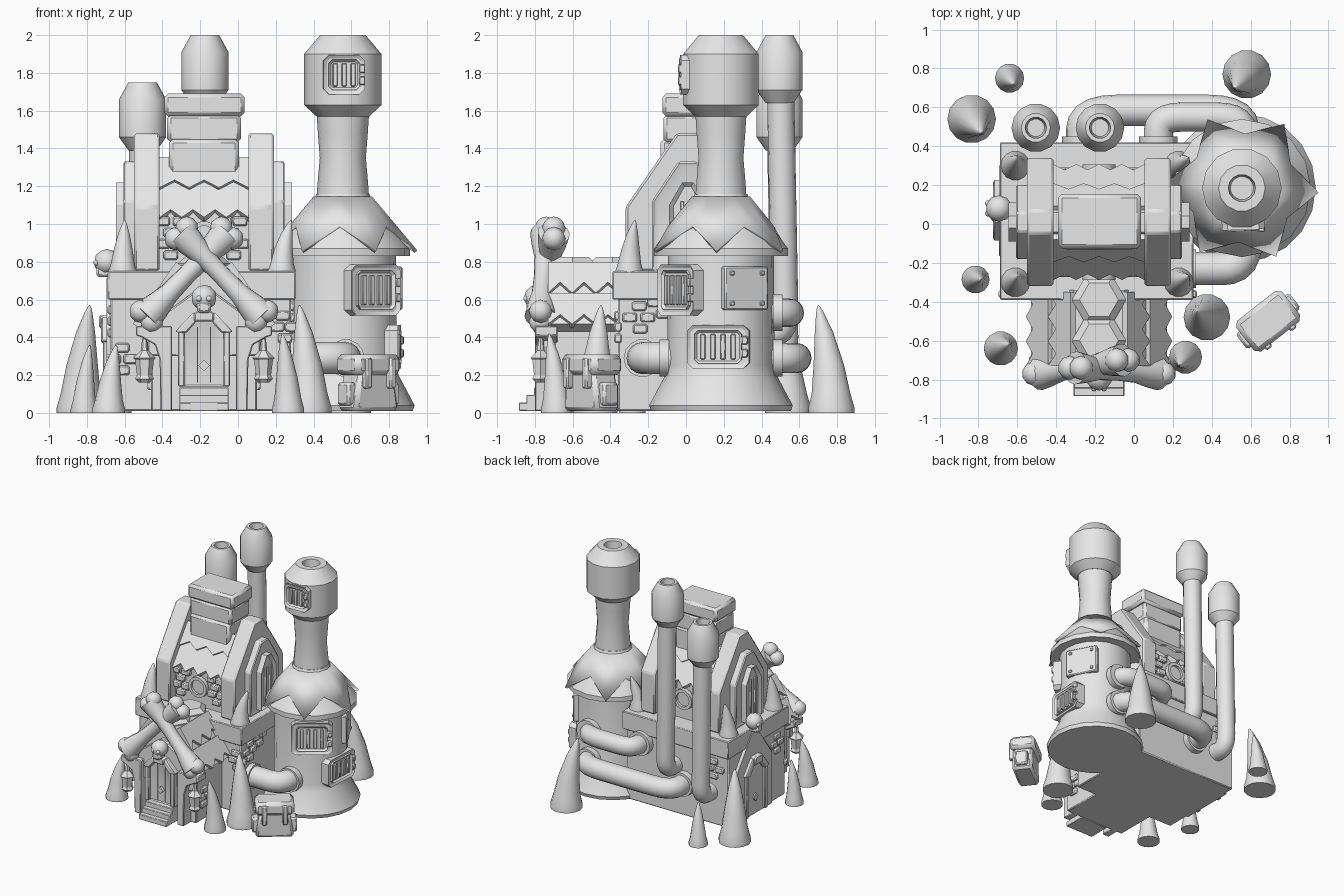
import bpy, bmesh, math, random
from mathutils import Matrix, Vector

cube = bpy.data.objects.get("Cube")
if cube:
    bpy.data.objects.remove(cube)
random.seed(4)
parts = []
grey = bpy.data.materials.new("plain_grey")
grey.use_nodes = True
grey.diffuse_color = (0.8, 0.8, 0.8, 1)
grey.node_tree.nodes["Principled BSDF"].inputs["Base Color"].default_value = (0.8, 0.8, 0.8, 1)
HERE = Matrix.Identity(4)


def move(x, y, z):
    return Matrix.Translation((x, y, z))


def wall(x, y, z, deg, tilt=0):
    """Mount whose local -y points out along the compass angle deg."""
    turn = Matrix.Rotation(math.radians(deg + 90), 4, 'Z')
    return move(x, y, z) @ turn @ Matrix.Rotation(math.radians(-tilt), 4, 'X')


def finish(name, bm, at=HERE, bevel=0):
    bmesh.ops.recalc_face_normals(bm, faces=bm.faces[:])
    me = bpy.data.meshes.new(name)
    bm.to_mesh(me)
    bm.free()
    me.materials.append(grey)
    ob = bpy.data.objects.new(name, me)
    bpy.context.collection.objects.link(ob)
    ob.matrix_world = at
    if bevel:
        mod = ob.modifiers.new("bevel", 'BEVEL')
        mod.width, mod.segments = bevel, 1
    parts.append(ob)
    return ob


def prism(name, pts, y0, y1, at=HERE, bevel=0, inset=0, depth=0):
    """Extrude an x-z profile from y0 (front) to y1; optionally recess the front."""
    bm = bmesh.new()
    a = [bm.verts.new((x, y0, z)) for x, z in pts]
    b = [bm.verts.new((x, y1, z)) for x, z in pts]
    front = bm.faces.new(a)
    bm.faces.new(b[::-1])
    for i in range(len(pts)):
        j = (i + 1) % len(pts)
        bm.faces.new((a[i], b[i], b[j], a[j]))
    bmesh.ops.recalc_face_normals(bm, faces=bm.faces[:])
    if inset:
        bmesh.ops.inset_individual(bm, faces=[front], thickness=inset, depth=0)
        bmesh.ops.translate(bm, verts=front.verts[:], vec=(0, depth, 0))
    return finish(name, bm, at, bevel)


def box(name, x0, x1, y0, y1, z0, z1, at=HERE, bevel=0.008):
    return prism(name, [(x0, z0), (x1, z0), (x1, z1), (x0, z1)], y0, y1, at, bevel)


def lathe(name, prof, at=HERE, seg=14, lean=(0, 0)):
    bm = bmesh.new()
    z0, z1 = prof[0][0], max(p[0] for p in prof)
    rings = []
    for z, r in prof:
        t = ((z - z0) / (z1 - z0)) ** 2
        rings.append([bm.verts.new((lean[0] * t + r * math.cos(math.tau * i / seg),
                      lean[1] * t + r * math.sin(math.tau * i / seg), z)) for i in range(seg)])
    for a, b in zip(rings, rings[1:]):
        for i in range(seg):
            j = (i + 1) % seg
            bm.faces.new((a[i], a[j], b[j], b[i]))
    bm.faces.new(rings[0])
    bm.faces.new(rings[-1])
    return finish(name, bm, at)


def ball(name, p, r):
    bm = bmesh.new()
    bmesh.ops.create_icosphere(bm, subdivisions=2, radius=r)
    return finish(name, bm, move(*p))


def pipe(name, pts, r, bend=0.12):
    """Round tube along a path with softened corners."""
    pts = [Vector(p) for p in pts]
    path = [pts[0]]
    for p, c, n in zip(pts, pts[1:], pts[2:]):
        a = c + (p - c).normalized() * min(bend, (p - c).length * 0.5)
        b = c + (n - c).normalized() * min(bend, (n - c).length * 0.5)
        path += [a.lerp(c, t / 5).lerp(c.lerp(b, t / 5), t / 5) for t in range(6)]
    path.append(pts[-1])
    cu = bpy.data.curves.new(name, 'CURVE')
    cu.dimensions, cu.bevel_depth, cu.bevel_resolution, cu.use_fill_caps = '3D', r, 6, True
    sp = cu.splines.new('POLY')
    sp.points.add(len(path) - 1)
    for q, p in zip(sp.points, path):
        q.co = (*p, 1)
    tmp = bpy.data.objects.new(name, cu)
    bpy.context.collection.objects.link(tmp)
    bpy.context.view_layer.update()
    me = bpy.data.meshes.new_from_object(tmp.evaluated_get(bpy.context.evaluated_depsgraph_get()))
    bpy.data.objects.remove(tmp)
    bm = bmesh.new()
    bm.from_mesh(me)
    bmesh.ops.remove_doubles(bm, verts=bm.verts[:], dist=0.0005)
    return finish(name, bm)


def arch(w, z0, shoulder, top, flat):
    return [(-w, z0), (w, z0), (w, shoulder), (flat, top), (-flat, top), (-w, shoulder)]


def octagon(w, h, c):
    return [(-w, -h + c), (-w + c, -h), (w - c, -h), (w, -h + c),
            (w, h - c), (w - c, h), (-w + c, h), (-w, h - c)]


def zigzag(w, n, top, amp):
    low = [(w - 2 * w * i / (2 * n), amp * (i % 2)) for i in range(2 * n + 1)]
    return [(-w, top), (w, top)] + low


def spike(name, x, y, z, r, h, lean):
    prof = [(0, 1), (.05, 1), (.18, .84), (.45, .66), (.75, .4), (.93, .17), (.98, .08), (1, .02)]
    lathe(name, [(t * h, k * r) for t, k in prof], move(x, y, z), 14, lean)


def grille(at, w, h, bars=4):
    prism("grille_frame", octagon(w, h, .03), -.015, .06, at, 0, .02, .012)
    prism("grille_rim", octagon(w * .76, h * .76, .02), -.02, .05, at, 0, .014, .015)
    for i in range(bars):
        x = (i - (bars - 1) / 2) * w * 1.3 / bars
        box("grille_bar", x - .013, x + .013, -.022, .03, -h * .58, h * .58, at, .004)
    for z in (-.3 * h, .3 * h):
        box("grille_hinge", w * .86 - .016, w * .86 + .016, -.03, 0, z - .022, z + .022, at, .005)


def bricks(at, rows=3):
    for i in range(rows):
        for j in range(1 + i % 2):
            x = j * .085 - .04 * (i % 2) + random.uniform(-.01, .01)
            box("wall_brick", x - .038, x + .038, -.02, .02, i * .06, i * .06 + .05, at)


def skull(x, y, z, deg):
    at = wall(x, y, z, deg)
    ball("skull", (x, y, z), .068)
    box("skull_jaw", -.036, .036, -.055, .03, -.08, -.02, at, .012)
    for s in (-1, 1):
        ball("skull_eye", at @ Vector((s * .026, -.055, -.005)), .016)


def doorway(at, w, h):
    """Planked door with slim jambs, a latch and a peaked lintel."""
    prism("door", arch(w, 0, h * .8, h, w * .5), -.01, .05, at, 0, .012, .006)
    for x in (-w / 3, w / 3):
        box("door_plank_line", x - .003, x + .003, -.012, 0, .02, h * .85, at, 0)
    prism("door_latch", [(0, h * .22), (.03, h * .3), (0, h * .38), (-.03, h * .3)], -.025, 0, at)
    for s in (-1, 1):
        box("door_jamb", s * (w + .015) - .018, s * (w + .015) + .018, -.035, .05, 0, h * .8, at, .006)
        prism("door_lintel", [(s * (w + .05), h * .78), (s * w * .9, h * .76), (s * w * .4, h * .92),
              (s * w * .5, h * 1.07)], -.045, .05, at, .008)
    prism("door_keystone", arch(w * .5, h * .93, h * 1.04, h * 1.08, w * .42), -.055, .05, at, .008)


# main block and its ledge
box("house_base", -.675, .28, -.36, .4, .01, .62)
box("house_ledge", -.69, .305, -.39, .42, .6, .75, bevel=.006)
for x, lx in ((-.61, .01), (.23, .05)):
    for y, ly in ((-.3, .03), (.3, .04)):
        spike("ledge_spike", x, y, .74, .075, .28, (lx, ly))

# upper house, gable slabs and tall side windows
side = wall(0, .01, 0, 0)
prism("upper_house", arch(.25, .74, 1.06, 1.35, .05), -.07, .44, side)
for s in (1, -1):
    at = wall(-.18, .01, 0, 0 if s > 0 else 180)
    prism("gable_slab", arch(.33, .75, 1.09, 1.48, .06), -.37, -.235, at, .012)
    prism("window_surround", arch(.19, .75, 1.12, 1.33, .05), -.43, -.35, at, .01, .035, .012)
    prism("side_window", arch(.1, .78, 1.1, 1.22, .03), -.465, -.38, at, 0, .025, .02)
    for b in (-.03, .03):
        box("side_window_bar", b - .01, b + .01, -.46, -.4, .8, 1.12, at, .004)

# shingled roof and round windows, front and back
for y, deg in ((-.28, -90), (.3, 90)):
    prism("roof_lower_shingles", zigzag(.235, 4, .38, .05), -.01, .03, wall(-.18, y, 1.03, deg, 36))
    prism("roof_upper_shingles", zigzag(.235, 3, .2, .05), -.022, .0, wall(-.18, y * .64, 1.18, deg, 36))
    out = wall(-.18, y * .9, .93, deg)
    lathe("round_window", [(0, .085), (.035, .085), (.035, .06), (.015, .06)],
          out @ Matrix.Rotation(math.pi / 2, 4, 'X'))
    for dx in (-.17, .15):
        bricks(out @ move(dx, 0, -.12), 4)

# square chimney
for x0, x1, y0, y1, z0, z1 in ((-.365, .005, -.135, .15, 1.25, 1.45), (-.375, .015, -.12, .145, 1.43, 1.58),
                               (-.39, .035, -.125, .155, 1.57, 1.69)):
    box("chimney_tier", x0, x1, y0, y1, z0, z1, bevel=.02)

# round tower
T = move(.555, .185, 0)
lathe("tower_wall", [(.01, .37), (.04, .38), (.2, .295), (.25, .285), (.88, .28)], T, 20)
lathe("tower_roof", [(.83, .27), (.83, .355), (.87, .355), (1.0, .26), (1.13, .15), (1.16, .14)], T, 16)
bm = bmesh.new()
hi, lo = [], []
for i in range(12):
    a = math.tau * i / 12 - .06
    r, z = ((.395, .86), (.28, .99))[i % 2]
    hi.append(bm.verts.new((.155 * math.cos(a), .155 * math.sin(a), 1.145)))
    lo.append(bm.verts.new((r * math.cos(a), r * math.sin(a), z)))
for i in range(12):
    bm.faces.new((hi[i], lo[i], lo[(i + 1) % 12], hi[(i + 1) % 12]))
finish("tower_roof_star", bm, T).modifiers.new("thick", 'SOLIDIFY').thickness = .02
lathe("tower_stack", [(1.12, .14), (1.2, .135), (1.35, .122), (1.48, .132), (1.6, .14)], T)
lathe("tower_stack_head", [(1.57, .14), (1.63, .205), (1.9, .205), (2, .12), (2, .07), (1.9, .06)], T)


def on_tower(deg, r, z):
    a = math.radians(deg)
    return wall(.555 + r * math.cos(a), .185 + r * math.sin(a), z, deg)


grille(on_tower(-54, .285, .65), .16, .135)
grille(on_tower(-3, .285, .35), .165, .115)
grille(on_tower(-88, .2, 1.79), .11, .105, 3)
patch = on_tower(28, .28, .66)
box("tower_patch", -.13, .13, -.012, .06, -.115, .115, patch)
for x in (-.09, .09):
    for z in (-.08, .08):
        box("patch_rivet", x - .012, x + .012, -.022, 0, z - .012, z + .012, patch, .004)

# pipes between house and tower, and the two tall flues
pipe("upper_pipe", [(.125, .4, .53), (.125, .55, .53), (.55, .55, .53), (.57, .4, .53)], .075)
pipe("lower_pipe", [(-.27, .38, .29), (-.27, .585, .29), (.56, .585, .29), (.57, .4, .29)], .08, .18)
pipe("front_pipe", [(.25, -.23, .29), (.57, -.23, .29), (.57, 0, .29)], .085)
for x, y, z, d in ((.125, .4, .53, 90), (-.27, .4, .29, 90), (.27, -.23, .29, 0),
                   (.57, .46, .53, 90), (.57, .46, .29, 90), (.57, -.09, .29, -90)):
    lathe("pipe_flange", [(0, .1), (.05, .1)], wall(x, y, z, d) @ Matrix.Rotation(math.pi / 2, 4, 'X'))
for x, top, low in ((-.175, 2, .42), (-.505, 1.75, .28)):
    pipe("flue_pipe", [(x, .5, top - .25), (x, .525, low), (x, .38, low)], .072)
    lathe("flue_head", [(top - .36, .075), (top - .29, .125), (top - .09, .125), (top, .075),
                        (top, .055), (top - .1, .045)], move(x, .495, 0))

# porch
porch = [(-.35, .45), (-.13, .76), (.13, .76), (.35, .45)]
prism("porch_roof", [(x, z + .02) for x, z in porch] + [(.3, .43), (-.3, .43)], -.73, -.34, move(-.18, 0, 0))
box("porch_walls", -.46, .1, -.7, -.34, .01, .46)
prism("porch_front_gable", [(-.3, .3), (.3, .3), (.3, .46), (0, .68), (-.3, .46)], -.755, -.7, move(-.18, 0, 0), .008)
for s, deg in ((-1, 180), (1, 0)):
    for up, amp in ((0, .06), (.2, .07)):
        at = wall(-.18 + s * (.36 - up * .57), -.54, .46 + up * .82, deg, 35)
        prism("porch_shingles", zigzag(.19, 3, .2, amp), -.02, .02, at)
for y in (-.39, -.6):
    lathe("ridge_shingle", [(.74, .14), (.79, .14), (.825, .1)], move(-.18, y, 0), 6)
doorway(move(-.18, -.76, .14), .105, .37)
for i in range(3):
    box("porch_step", -.31, -.05, -.885 + i * .04, -.7, .01, .055 + i * .04, bevel=.004)
for s in (-1, 1):
    post = [(.17, .01), (.23, .01), (.235, .28), (.26, .36), (.33, .4), (.36, .41), (.36, .46), (.17, .46)]
    prism("porch_bracket", [(s * x, z) for x, z in post], -.8, -.68, move(-.18, 0, 0), .006)
    lamp = move(-.18 + s * .315, -.77, 0)
    lathe("lantern", [(.16, .03), (.18, .05), (.2, .04), (.28, .05), (.29, .06), (.33, .02), (.43, .008)], lamp, 6)

    # crossed bones
    bone_a = Vector((-.18 + s * .305, -.77, .51))
    bone_b = Vector((-.18 - s * .12, -.72 - s * .02, .95))
    d = bone_b - bone_a
    at = Matrix.Translation(bone_a) @ d.to_track_quat('Z', 'Y').to_matrix().to_4x4()
    L = d.length
    lathe("bone_shaft", [(0, .085), (L * .12, .075), (L * .28, .055), (L * .5, .05), (L * .72, .055),
                         (L * .88, .075), (L, .085)], at)
    across = d.cross(Vector((0, 1, 0))).normalized() * .04
    for end in (bone_a, bone_b):
        for k in (-1, 1):
            ball("bone_knob", end + across * k, .062)
skull(-.18, -.79, .61, -90)

# side entrance
prism("side_gable", arch(.24, .01, .45, .72, .04), -.025, .02, wall(-.67, .07, 0, 180), .01)
doorway(wall(-.68, .07, .02, 180), .11, .46)
skull(-.695, .08, .8, 180)

# loose stones on the walls
for x, y, z, d in ((.28, -.25, .42, 0), (.28, -.12, .5, 0), (.24, -.36, .37, -90), (-.62, -.36, .2, -90),
                   (-.67, -.25, .4, 180), (-.55, .4, .4, 90), (.1, -.6, .12, 0), (-.46, -.55, .12, 180)):
    bricks(wall(x, y, z, d))

# ground spikes
for x, y, r, h, lx, ly in ((-.835, .54, .125, .57, .05, -.07), (-.64, .75, .075, .34, .02, -.03),
                           (-.815, -.285, .072, .36, .03, 0), (-.685, -.64, .088, .36, .04, .02),
                           (.58, .77, .125, .57, -.06, -.07), (.375, -.48, .12, .57, -.05, .03),
                           (.265, -.685, .085, .42, -.03, -.04)):
    spike("ground_spike", x, y, 0, r, h, (lx, ly))

# backpack
B = move(.69, -.5, 0) @ Matrix.Rotation(math.radians(38), 4, 'Z')
prism("backpack_body", [(-.15, .01), (.15, .01), (.115, .22), (-.115, .22)], -.08, .08, B, .02)
box("backpack_flap", -.15, .15, -.1, .1, .2, .31, B, .025)
for x in (-.08, .08):
    box("backpack_strap", x - .02, x + .02, -.115, .0, .13, .29, B)
    box("backpack_pouch", x * 1.8 - .03, x * 1.8 + .03, -.05, .05, .04, .16, B, .012)

# crisp edges, smooth curves
bpy.ops.object.select_all(action='DESELECT')
for ob in parts:
    ob.select_set(True)
bpy.context.view_layer.objects.active = parts[0]
bpy.ops.object.shade_smooth_by_angle(angle=math.radians(29))
